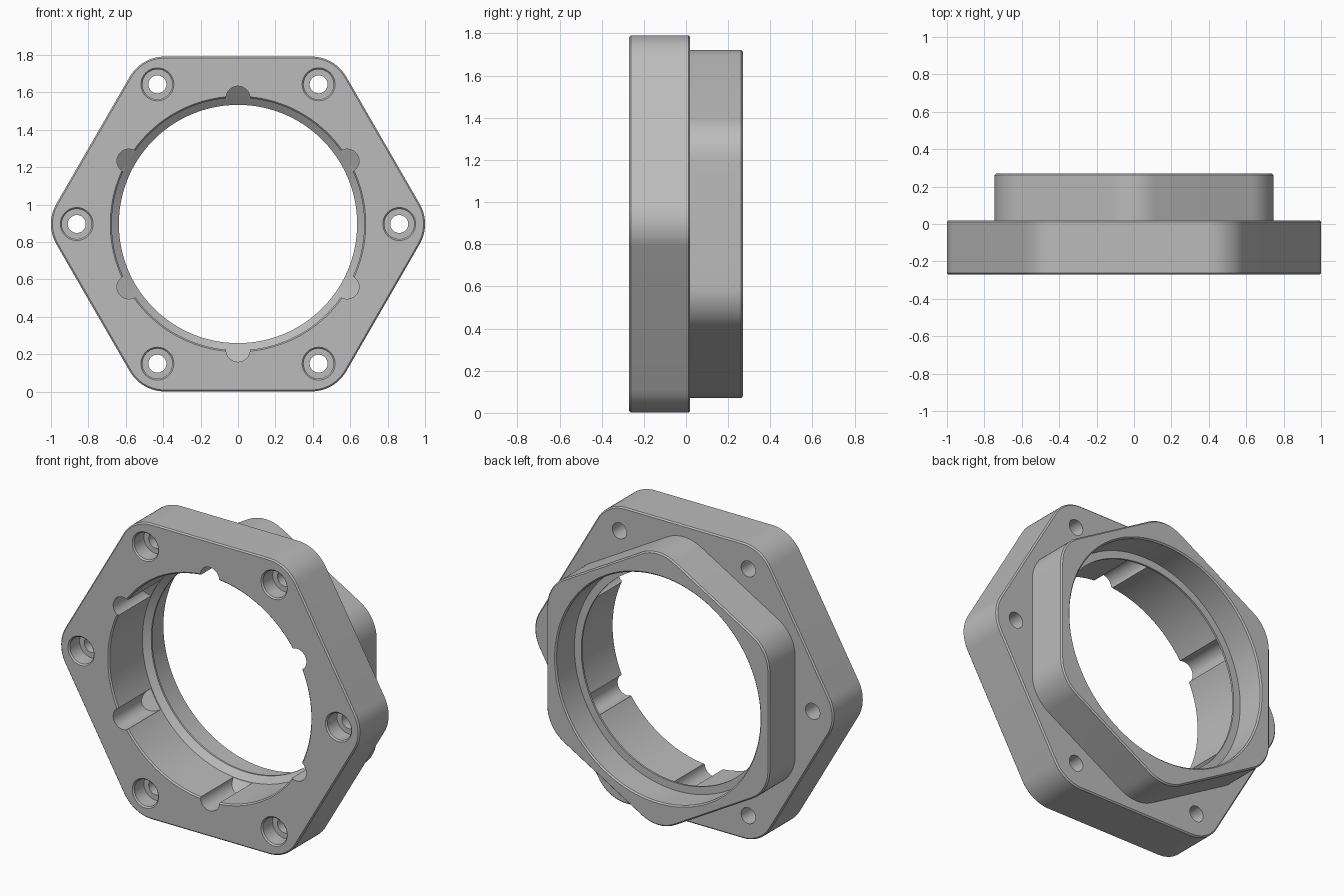
import bpy, bmesh
from math import sin, cos, pi, sqrt
from mathutils import Vector, Matrix

CENTRE_Z = 0.896
CHAMFER = 0.008

cube = bpy.data.objects.get("Cube")
if cube:
    bpy.data.objects.remove(cube, do_unlink=True)

metal = bpy.data.materials.new("light grey metal")
metal.use_nodes = True
grey = (0.5, 0.5, 0.5, 1)
metal.diffuse_color = grey
metal.node_tree.nodes["Principled BSDF"].inputs["Base Color"].default_value = grey


def finish(bm, name):
    bmesh.ops.remove_doubles(bm, verts=bm.verts, dist=1e-5)
    bmesh.ops.recalc_face_normals(bm, faces=bm.faces)
    mesh = bpy.data.meshes.new(name)
    bm.to_mesh(mesh)
    bm.free()
    mesh.materials.append(metal)
    obj = bpy.data.objects.new(name, mesh)
    bpy.context.collection.objects.link(obj)
    return obj


def rounded_hex(name, apothem, radius, turn, sections, steps=12):
    """Hexagonal prism with rounded corners; sections are (y, inset)."""
    bm = bmesh.new()
    rings = []
    for y, inset in sections:
        ring = []
        for k in range(6):
            mid = turn + k * pi / 3
            reach = (apothem - radius) * 2 / sqrt(3)
            for i in range(steps + 1):
                a = mid + (i / steps - 0.5) * pi / 3
                r = radius - inset
                ring.append(bm.verts.new((reach * cos(mid) + r * cos(a), y,
                                          CENTRE_Z + reach * sin(mid) + r * sin(a))))
        rings.append(ring)
    for low, high in zip(rings, rings[1:]):
        for i in range(len(low)):
            j = (i + 1) % len(low)
            bm.faces.new((low[i], low[j], high[j], high[i]))
    bm.faces.new(rings[0])
    bm.faces.new(rings[-1])
    return finish(bm, name)


def lathe(name, profile, segments, x=0, z=CENTRE_Z, adjust=None):
    """Turn a (y, radius) profile about an axis parallel to y."""
    bm = bmesh.new()
    verts = [bm.verts.new((r, y, 0)) for y, r in profile]
    edges = [bm.edges.new(pair) for pair in zip(verts, verts[1:])]
    bmesh.ops.spin(bm, geom=verts + edges, cent=(0, 0, 0), axis=(0, 1, 0),
                   angle=2 * pi, steps=segments)
    bmesh.ops.translate(bm, verts=bm.verts, vec=(x, 0, z))
    if adjust:
        for v in bm.verts:
            adjust(v)
    obj = finish(bm, name)
    obj.hide_render = True
    return obj


def boolean(target, tool, operation):
    mod = target.modifiers.new(operation.lower(), 'BOOLEAN')
    mod.object, mod.operation, mod.solver = tool, operation, 'EXACT'
    bpy.context.view_layer.objects.active = target
    bpy.ops.object.modifier_apply(modifier=mod.name)
    bpy.data.objects.remove(tool, do_unlink=True)


# Front flange and the rear boss turned by half a side
FRONT, STEP, BACK = -0.27, 0.02, 0.27
body = rounded_hex("hexagonal_ring_body", 0.895, 0.215, 0,
                   [(FRONT, CHAMFER), (FRONT + CHAMFER, 0),
                    (STEP - CHAMFER, 0), (STEP, CHAMFER)])
boss = rounded_hex("rear_boss", 0.745, 0.225, pi / 6,
                   [(-0.1, 0), (BACK - CHAMFER, 0), (BACK, CHAMFER)])
boolean(body, boss, 'UNION')

# Stepped bore with a thin sloped lip
BORE, SEAT = 0.675, 0.05
bore = lathe("bore_cutter",
             [(-0.28, 0), (-0.28, BORE + 0.018), (FRONT + CHAMFER, BORE),
              (SEAT, BORE), (0.08, 0.637), (0.092, 0.637), (0.092, 0.683),
              (BACK - CHAMFER, 0.683), (0.28, 0.701), (0.28, 0)], 128)
boolean(body, bore, 'DIFFERENCE')


def slope_end(v):
    # Groove ends follow the slope of the lip
    if v.co.y > 0:
        radius = Vector((v.co.x, v.co.z - CENTRE_Z)).length
        v.co.y = SEAT - 0.003 - max(radius - BORE, 0) * 0.8


# Screw holes at the corners, grooves midway along the sides
for k in range(6):
    a = k * pi / 3
    hole = lathe("screw_hole_cutter",
                 [(-0.28, 0), (-0.28, 0.098), (FRONT + CHAMFER, 0.08),
                  (-0.17, 0.08), (-0.17, 0.048), (0.05, 0.048), (0.05, 0)],
                 40, 0.862 * cos(a), CENTRE_Z + 0.862 * sin(a))
    boolean(body, hole, 'DIFFERENCE')
    a += pi / 6
    groove = lathe("groove_cutter",
                   [(-0.3, 0), (-0.3, 0.064), (SEAT, 0.064), (SEAT, 0)],
                   32, 0.673 * cos(a), CENTRE_Z + 0.673 * sin(a), slope_end)
    boolean(body, groove, 'DIFFERENCE')

# Smooth curved walls, crisp edges
bpy.ops.object.select_all(action='DESELECT')
body.select_set(True)
bpy.context.view_layer.objects.active = body
bpy.ops.object.shade_smooth_by_angle(angle=pi / 6)
